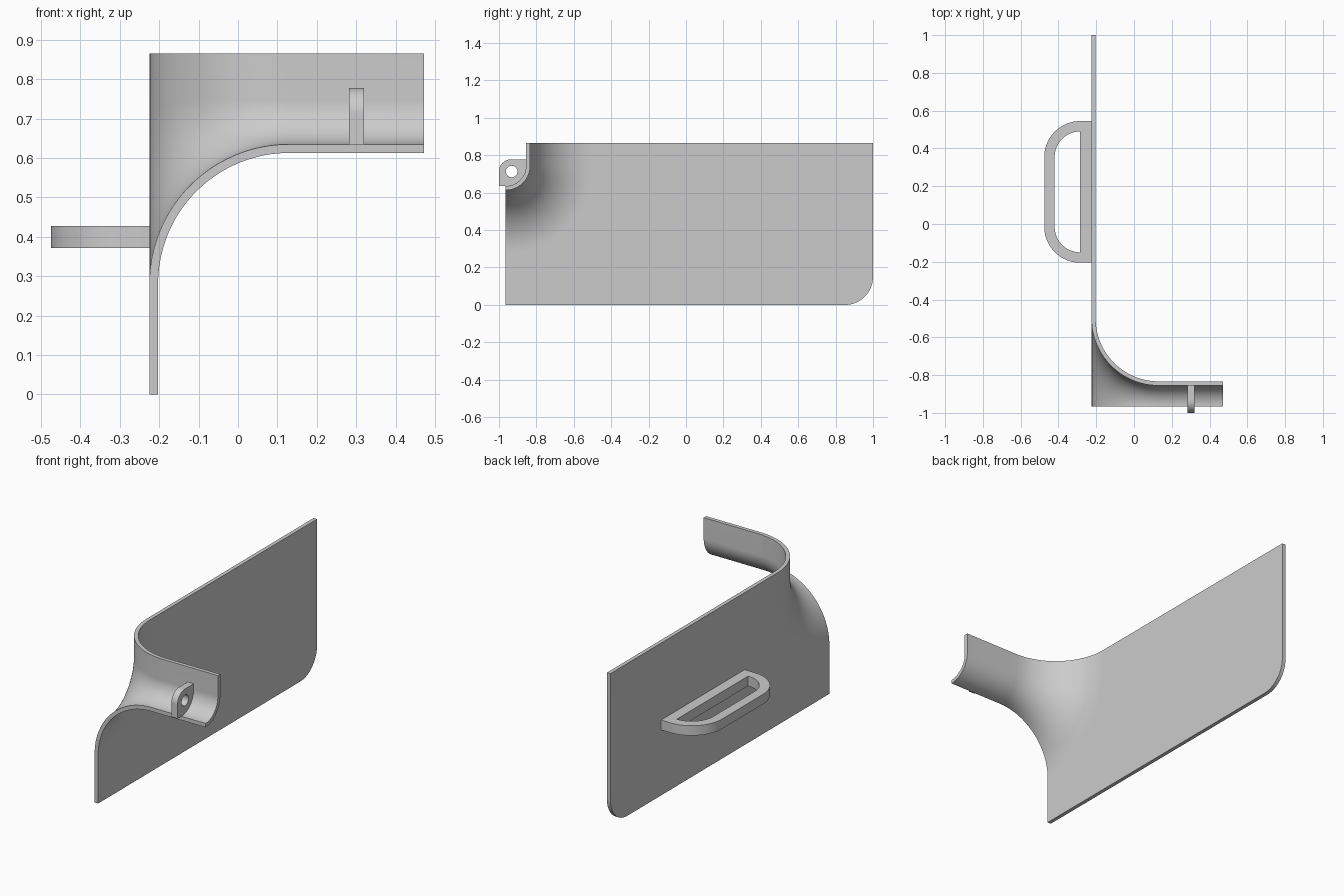
import bpy, bmesh
from math import sin, cos, pi, radians

if "Cube" in bpy.data.objects:
    bpy.data.objects.remove(bpy.data.objects["Cube"], do_unlink=True)

grey = bpy.data.materials.new("plain grey")
grey.use_nodes = True
tone = (0.6, 0.6, 0.6, 1)
grey.diffuse_color = tone
grey.node_tree.nodes["Principled BSDF"].inputs["Base Color"].default_value = tone

THICK = 0.022                  # sheet thickness
FRONT, BACK, TOP = -0.965, 1.0, 0.865
AXIS_Z = 0.745                 # height of the gutter's bend axis
BEND, FLARE = 0.132, 0.333     # gutter bend and flare radii, outer side
PLATE_X, END_X = -0.203, 0.472
STEPS = 32


def arc(cx, cy, r, a, b, n=STEPS):
    """Points on a circular arc, angles in degrees."""
    return [(cx + r * cos(radians(a + (b - a) * i / n)),
             cy + r * sin(radians(a + (b - a) * i / n))) for i in range(n + 1)]


def finish(ob):
    ob.data.materials.clear()
    ob.data.materials.append(grey)
    bpy.ops.object.select_all(action='DESELECT')
    ob.select_set(True)
    bpy.context.view_layer.objects.active = ob
    bpy.ops.object.shade_smooth_by_angle(angle=radians(30))
    for p in ob.data.polygons:          # the big plate faces stay flat
        if p.area > 0.5:
            p.use_smooth = False


def sheet_side(bm, d):
    """One side of the sheet, offset by d: flared gutter plus flat plate."""
    path = [(END_X, BEND - d)]
    path += [(PLATE_X + FLARE - (FLARE + d) * sin(a), BEND + FLARE - (FLARE + d) * cos(a))
             for a in (pi / 2 * i / STEPS for i in range(STEPS + 1))]
    rows = []
    for x, r in path:
        section = arc(FRONT, AXIS_Z, r, -90, 0) + [(FRONT + r, TOP)]
        rows.append([bm.verts.new((x, y, z)) for y, z in section])
    faces = [bm.faces.new((a[i], a[i + 1], b[i + 1], b[i]))
             for a, b in zip(rows, rows[1:]) for i in range(len(a) - 1)]
    corner = 0.15
    outline = [(BACK, TOP)] + arc(BACK - corner, corner, corner, 0, -90, 16) + [(FRONT, 0)]
    rim = [bm.verts.new((PLATE_X - d, y, z)) for y, z in outline]
    faces.append(bm.faces.new(rows[-1] + rim))
    return faces


# Curved sheet: two offset sides joined along their borders
bm = bmesh.new()
outer = sheet_side(bm, 0)
inner = sheet_side(bm, THICK)
partner = {}
for f, g in zip(outer, inner):
    partner.update(zip(f.verts, g.verts))
for e in [e for e in bm.edges if e.is_boundary and e.verts[0] in partner]:
    a, b = e.verts
    bm.faces.new((a, b, partner[b], partner[a]))
bmesh.ops.recalc_face_normals(bm, faces=bm.faces)
mesh = bpy.data.meshes.new("flared_sheet")
bm.to_mesh(mesh)
bm.free()
sheet = bpy.data.objects.new("flared_sheet", mesh)
bpy.context.collection.objects.link(sheet)
finish(sheet)


def slab(name, loops, thickness, location, rotation=(0, 0, 0)):
    """Flat solid from an outline and a hole."""
    cu = bpy.data.curves.new(name, 'CURVE')
    cu.dimensions = '2D'
    cu.fill_mode = 'BOTH'
    cu.extrude = thickness / 2
    for pts in loops:
        sp = cu.splines.new('POLY')
        sp.points.add(len(pts) - 1)
        for p, (x, y) in zip(sp.points, pts):
            p.co = (x, y, 0, 1)
        sp.use_cyclic_u = True
    ob = bpy.data.objects.new(name, cu)
    ob.location, ob.rotation_euler = location, rotation
    bpy.context.collection.objects.link(ob)
    bpy.ops.object.select_all(action='DESELECT')
    ob.select_set(True)
    bpy.context.view_layer.objects.active = ob
    bpy.ops.object.convert(target='MESH')
    ob = bpy.context.object
    bm = bmesh.new()
    bm.from_mesh(ob.data)
    bmesh.ops.remove_doubles(bm, verts=bm.verts, dist=1e-5)
    bmesh.ops.recalc_face_normals(bm, faces=bm.faces)
    bm.to_mesh(ob.data)
    bm.free()
    finish(ob)


# Grab handle on the plate
def handle_loop(r, root):
    return ([(root, 0.355 + r)] + arc(-0.285, 0.355, r, 90, 180)
            + arc(-0.285, -0.015, r, 180, 270) + [(root, -0.015 - r)])


hole = handle_loop(0.135, -0.285)[1:-1]
slab("grab_handle", [handle_loop(0.19, PLATE_X - THICK / 2), hole], 0.056, (0, 0, 0.4))

# Pierced lug inside the gutter
lug = (arc(FRONT, AXIS_Z, 0.115, -90, 0) + [(-0.85, 0.778)]
       + arc(-0.935, 0.713, 0.065, 90, 180) + [(-1.0, 0.635), (FRONT, 0.635)])
slab("pierced_lug", [lug, arc(-0.932, 0.713, 0.031, 0, 360)[:-1]], 0.038,
     (0.301, 0, 0), (pi / 2, 0, pi / 2))
